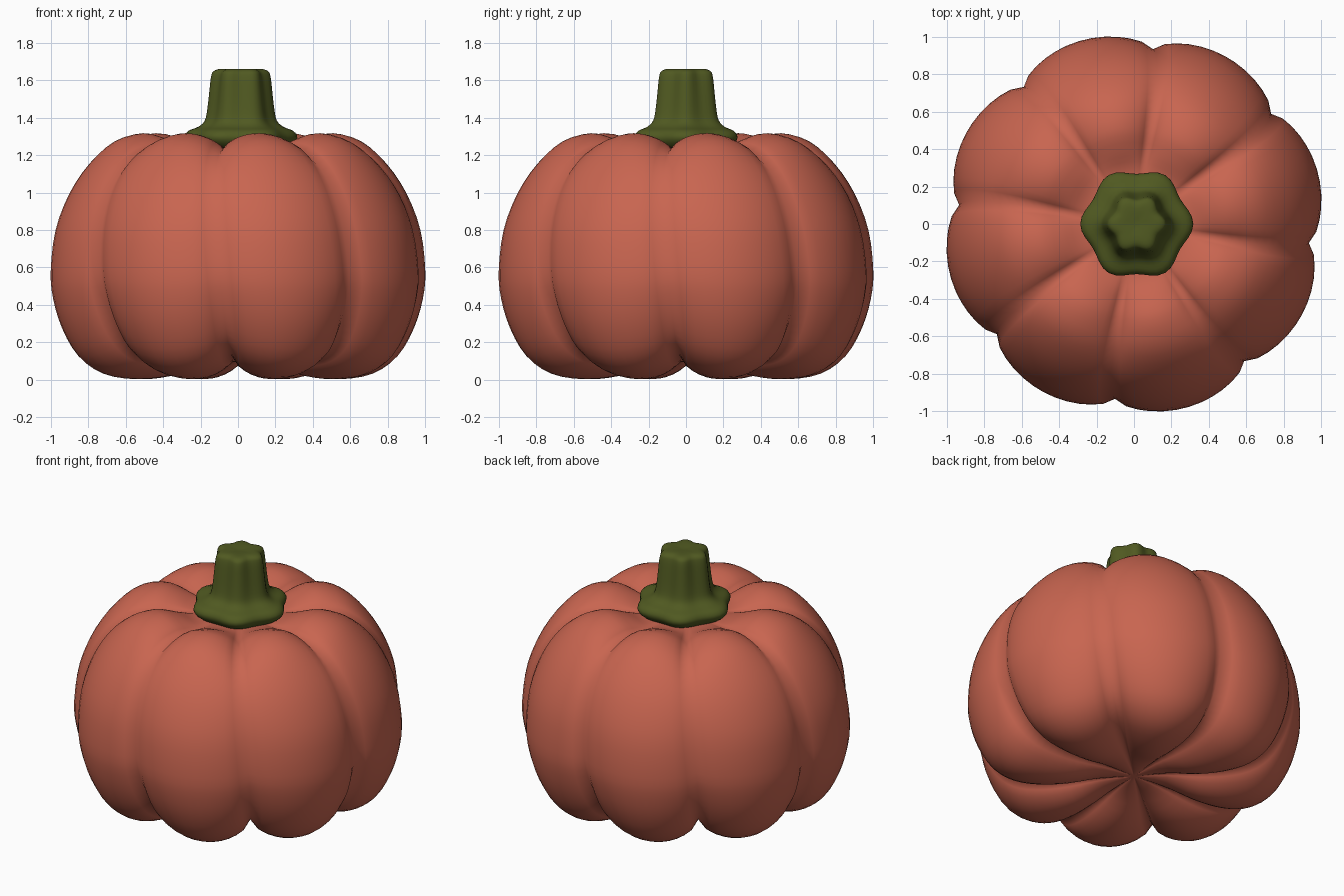
import bpy, bmesh
from math import sin, cos, pi, radians

if "Cube" in bpy.data.objects:
    bpy.data.objects.remove(bpy.data.objects["Cube"])


def spline(pts, sub):
    """Smooth (Catmull-Rom) resampling of a profile."""
    out = []
    n = len(pts)
    for i in range(n - 1):
        a, b, c, d = pts[max(i - 1, 0)], pts[i], pts[i + 1], pts[min(i + 2, n - 1)]
        for s in range(sub):
            t = s / sub
            out.append(tuple(0.5 * (2 * q + (r - p) * t + (2 * p - 5 * q + 4 * r - u) * t * t
                                    + (3 * q - p - 3 * r + u) * t ** 3)
                             for p, q, r, u in zip(a, b, c, d)))
    return out + [pts[-1]]


def lathe(name, rows, segs, point, color):
    """Closed skin: one pole, rings, one pole. point(row, k) gives a position."""
    bm = bmesh.new()
    rings = [[bm.verts.new(point(row, k)) for k in range(segs)] for row in rows[1:-1]]
    for a, b in zip(rings, rings[1:]):
        for k in range(segs):
            j = (k + 1) % segs
            bm.faces.new((a[k], a[j], b[j], b[k]))
    low, high = bm.verts.new(point(rows[0], 0)), bm.verts.new(point(rows[-1], 0))
    for k in range(segs):
        j = (k + 1) % segs
        bm.faces.new((low, rings[0][j], rings[0][k]))
        bm.faces.new((high, rings[-1][k], rings[-1][j]))
    bmesh.ops.recalc_face_normals(bm, faces=bm.faces)
    for f in bm.faces:
        f.smooth = True
    me = bpy.data.meshes.new(name)
    bm.to_mesh(me)
    bm.free()
    mat = bpy.data.materials.new(name + "_color")
    mat.diffuse_color = color
    mat.use_nodes = True
    mat.node_tree.nodes["Principled BSDF"].inputs["Base Color"].default_value = mat.diffuse_color
    me.materials.append(mat)
    ob = bpy.data.objects.new(name, me)
    bpy.context.collection.objects.link(ob)
    return ob


# Pumpkin body: eight lobes blended between a ridge and a groove profile (r, z)
ridge = [(0, .1), (.2, .08), (.4, .02), (.58, .003), (.75, .03), (.88, .12), (.965, .27),
         (1.01, .43), (1.02, .58), (.99, .8), (.91, 1.0), (.8, 1.16), (.67, 1.275),
         (.52, 1.318), (.4, 1.29), (.3, 1.25), (.2, 1.24), (0, 1.24)]
groove = [(0, .1), (.2, .11), (.4, .12), (.55, .13), (.68, .16), (.78, .22), (.86, .32),
          (.92, .46), (.94, .59), (.92, .8), (.86, .98), (.76, 1.12), (.63, 1.2),
          (.5, 1.225), (.4, 1.225), (.3, 1.23), (.2, 1.235), (0, 1.24)]
rows = spline([a + b for a, b in zip(ridge, groove)], 3)
SEGS = 96


def body_point(row, k):
    r1, z1, r0, z0 = row
    t = 2 * pi * k / SEGS
    w = abs(sin(4 * t)) ** 0.6
    r, z = r0 + (r1 - r0) * w, z0 + (z1 - z0) * w
    a = t - radians(3 + 5.4 * z)          # grooves lean slightly with height
    return r * cos(a), r * sin(a), z


lathe("pumpkin_body", rows, SEGS, body_point, (.58, .13, .08, 1))

# Stem: six-ribbed shaft with a flared hexagonal foot (r, z, rib depth)
stem = spline([(0, 1.22, 0), (.2, 1.23, .03), (.26, 1.255, .05), (.285, 1.295, .06),
               (.265, 1.33, .06), (.215, 1.352, .06), (.182, 1.385, .06), (.167, 1.45, .07),
               (.155, 1.55, .08), (.146, 1.62, .09), (.132, 1.65, .1), (.09, 1.662, .1),
               (0, 1.655, 0)], 3)
STEM_SEGS = 48


def stem_point(row, k):
    r, z, d = row
    a = 2 * pi * k / STEM_SEGS
    r *= 1 + d * cos(6 * a)
    return .015 + r * cos(a), r * sin(a), z


lathe("stem", stem, STEM_SEGS, stem_point, (.08, .1, .015, 1))
